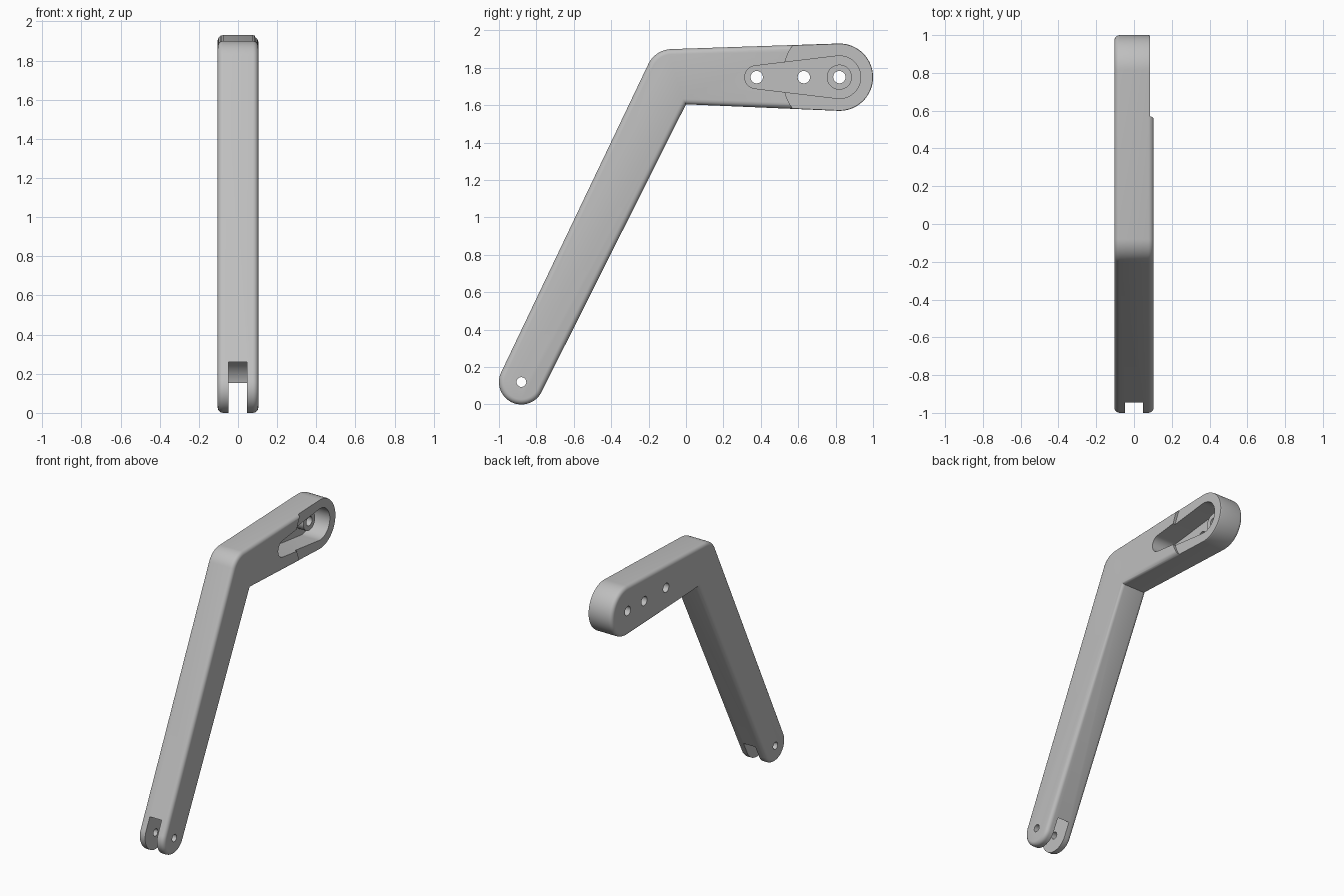
import bpy, bmesh
from math import cos, sin, radians
from mathutils import Vector, geometry

if "Cube" in bpy.data.objects:
    bpy.data.objects.remove(bpy.data.objects["Cube"], do_unlink=True)

HALF = 0.104              # half thickness of the arm
PAD_X = 0.086             # recessed face of the paddle end
PIVOT = (-0.88, 0.12)     # centres given as (y, z)
HUB = (0.82, 1.75)
BEND = (-0.075, 1.76)

grey = bpy.data.materials.new("light_grey")
grey.use_nodes = True
colour = (0.52, 0.52, 0.52, 1)
grey.diffuse_color = colour
grey.node_tree.nodes["Principled BSDF"].inputs["Base Color"].default_value = colour


def arc(centre, r, start, end, steps):
    """Points of an arc in the y-z plane."""
    angles = [radians(start + (end - start) * i / steps) for i in range(steps + 1)]
    return [(centre[0] + r * cos(a), centre[1] + r * sin(a)) for a in angles]


def circle(centre, r, steps=48):
    return arc(centre, r, 0, 360, steps)[:-1]


def prism(name, outline, x0, x1, rounding=0):
    """Extrude a y-z outline from x0 to x1, optionally rounding both rims."""
    bm = bmesh.new()
    base = bm.faces.new([bm.verts.new((x0, y, z)) for y, z in outline])
    new = bmesh.ops.extrude_face_region(bm, geom=[base])["geom"]
    verts = [v for v in new if isinstance(v, bmesh.types.BMVert)]
    bmesh.ops.translate(bm, verts=verts, vec=(x1 - x0, 0, 0))
    bmesh.ops.recalc_face_normals(bm, faces=bm.faces)
    if rounding:
        rims = [e for e in bm.edges if abs(e.verts[0].co.x - e.verts[1].co.x) < 1e-5]
        bmesh.ops.bevel(bm, geom=rims, offset=rounding, segments=5,
                        profile=0.5, affect='EDGES', clamp_overlap=False)
    mesh = bpy.data.meshes.new(name)
    bm.to_mesh(mesh)
    bm.free()
    obj = bpy.data.objects.new(name, mesh)
    bpy.context.collection.objects.link(obj)
    mesh.materials.append(grey)
    return obj


def combine(target, tool, operation='DIFFERENCE'):
    """Apply a boolean and discard the tool."""
    tool.hide_render = True
    mod = target.modifiers.new("combine", 'BOOLEAN')
    mod.operation = operation
    mod.solver = 'EXACT'
    mod.object = tool
    bpy.context.view_layer.objects.active = target
    bpy.ops.object.modifier_apply(modifier=mod.name)
    bpy.data.objects.remove(tool, do_unlink=True)


# Bent arm with rounded ends and softened rims
outline = (arc(PIVOT, 0.12, 154.6, 333.3, 32) + [(0, 1.605)]
           + arc(HUB, 0.18, -92.4, 92, 36) + arc(BEND, 0.14, 92, 154.6, 14))
arm = prism("bent_arm", outline, -HALF, HALF, rounding=0.028)

# Shallow step on the paddle face
combine(arm, prism("step_cutter", circle(HUB, 0.302, 96), PAD_X, 0.3))

# Tapered pocket with a raised boss on its floor
points = [Vector(p) for p in circle(HUB, 0.114) + circle((0.375, 1.75), 0.061)]
hull = [points[i] for i in geometry.convex_hull_2d(points)]
combine(arm, prism("pocket_cutter", hull, -0.06, 0.3))
combine(arm, prism("boss", circle(HUB, 0.067), -0.08, 0.0), 'UNION')

# Fork slot, hollowed around the pivot
combine(arm, prism("slot_cutter", circle(PIVOT, 0.155, 64), -0.048, 0.047))

# Pivot hole and the row of mounting holes
holes = [(PIVOT, 0.026)] + [((y, 1.75), 0.033) for y in (0.378, 0.63, 0.82)]
for centre, r in holes:
    combine(arm, prism("hole_cutter", circle(centre, r, 32), -0.3, 0.3))

# Smooth curved surfaces, crisp machined edges
bpy.ops.object.select_all(action='DESELECT')
arm.select_set(True)
bpy.context.view_layer.objects.active = arm
bpy.ops.object.shade_smooth_by_angle(angle=radians(30))
